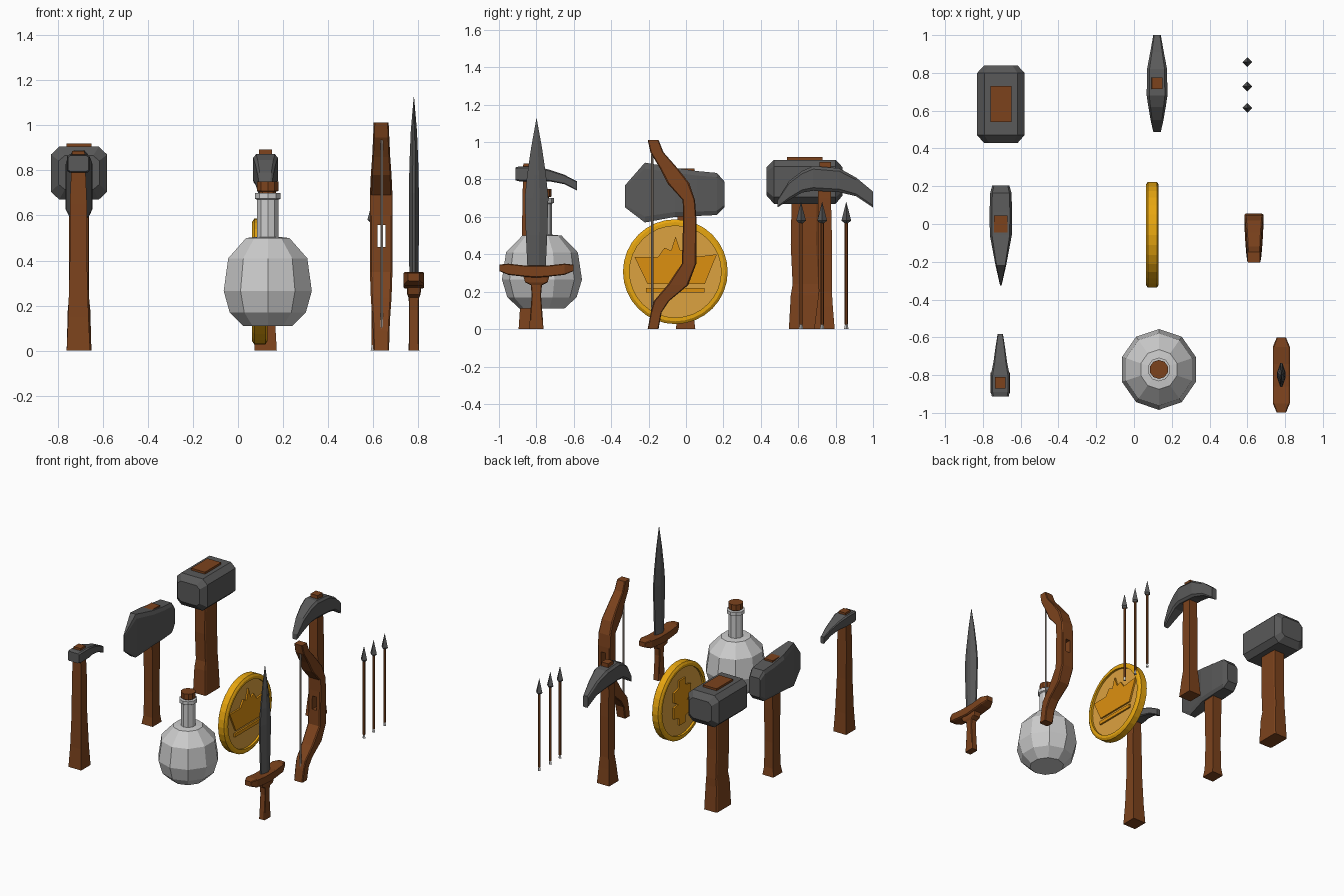
import bpy, bmesh, math


def material(name, r, g, b):
    m = bpy.data.materials.new(name)
    m.diffuse_color = (r, g, b, 1)
    return m


WOOD = material("wood", .2, .055, .012)
IRON = material("iron", .1, .1, .1)
GOLD = material("gold", .8, .38, .005)
FIELD = material("pale_gold", .72, .36, .05)
CREST = material("amber", .72, .28, .005)
CORD = material("cord", .4, .33, .28)


def finish(name, bm, mat):
    bmesh.ops.remove_doubles(bm, verts=bm.verts, dist=1e-5)
    bmesh.ops.recalc_face_normals(bm, faces=bm.faces)
    me = bpy.data.meshes.new(name)
    bm.to_mesh(me)
    bm.free()
    ob = bpy.data.objects.new(name, me)
    bpy.context.collection.objects.link(ob)
    if mat:
        me.materials.append(mat)
    return ob


def skin(name, rings, mat, closed=False):
    """Bridge point rings; cap the ends unless the rings close on themselves."""
    bm = bmesh.new()
    vs = [[bm.verts.new(p) for p in r] for r in rings]
    pairs = list(zip(vs, vs[1:])) + ([(vs[-1], vs[0])] if closed else [])
    for a, b in pairs:
        for i in range(len(a)):
            j = (i + 1) % len(a)
            bm.faces.new((a[i], a[j], b[j], b[i]))
    if not closed:
        bm.faces.new(vs[0])
        bm.faces.new(vs[-1])
    return finish(name, bm, mat)


def loft(name, x, secs, mat, axis="z", f=0.0):
    """Sections (t, a0, a1, half_x) along z or y; f chamfers corners (1 = diamond)."""
    rings = []
    for t, a0, a1, hx in secs:
        m, h, k = (a0 + a1) / 2, (a1 - a0) / 2, 1 - f
        pts = [(1, k), (k, 1), (-k, 1), (-1, k), (-1, -k), (-k, -1), (k, -1), (1, -k)]
        rings.append([(x + u * hx, m + v * h, t) if axis == "z" else
                      (x + u * hx, t, m + v * h) for u, v in pts])
    return skin(name, rings, mat)


def lathe(name, prof, n, at, mat, axis="z", closed=False, sx=1):
    """Revolve (radius, height) points around z or x."""
    rings = []
    for r, h in prof:
        ring = []
        for i in range(n):
            a = math.pi / 2 + 2 * math.pi * i / n
            c, s = r * math.cos(a), r * math.sin(a)
            d = (c * sx, s, h) if axis == "z" else (h, c, s)
            ring.append([p + q for p, q in zip(at, d)])
        rings.append(ring)
    return skin(name, rings, mat, closed)


def plate(name, outline, x0, x1, mat):
    return skin(name, [[(x, y, z) for y, z in outline] for x in (x0, x1)], mat)


# Sledgehammer
loft("sledge_handle", -.705, [(0, .55, .725, .055), (.18, .56, .715, .05), (.24, .57, .715, .044),
     (.45, .56, .705, .045), (.7, .565, .705, .045)], WOOD, f=.12)
loft("sledge_wedge", -.705, [(.88, .54, .73, .056), (.92, .54, .73, .056)], WOOD)
loft("sledge_head", -.705, [(.43, .715, .865, .09), (.47, .67, .905, .125), (.8, .67, .905, .125),
     (.838, .715, .865, .09)], IRON, "y", .3)

# Battle axe
loft("axe_handle", -.705, [(0, -.055, .05, .045), (.06, -.045, .042, .037), (.25, -.04, .04, .034),
     (.5, -.045, .045, .036), (.86, -.05, .045, .035)], WOOD)
loft("axe_head", -.705, [(-.325, .65, .77, .004), (-.22, .57, .89, .028), (-.06, .6, .862, .058),
     (.06, .605, .845, .06), (.165, .61, .835, .056), (.205, .65, .79, .045)], IRON, "y", .2)

# Small pick hammer
loft("small_hammer_handle", -.708, [(0, -.895, -.785, .052), (.15, -.885, -.795, .045),
     (.4, -.878, -.805, .038), (.65, -.875, -.808, .038), (.885, -.87, -.81, .028)], WOOD)
loft("small_hammer_head", -.708, [(-.912, .795, .865, .045), (-.89, .79, .87, .05),
     (-.8, .79, .87, .05), (-.73, .79, .852, .036), (-.65, .775, .825, .025),
     (-.582, .74, .79, .014)], IRON, "y", .2)

# Pickaxe
loft("pickaxe_handle", .122, [(0, .685, .795, .05), (.12, .7, .785, .043), (.2, .71, .78, .036),
     (.5, .705, .78, .036), (.7, .705, .775, .033), (.893, .715, .775, .028)], WOOD)
loft("pickaxe_head", .122, [(.488, .65, .69, .02), (.55, .69, .79, .034), (.62, .73, .845, .046),
     (.68, .74, .872, .055), (.82, .732, .86, .053), (.91, .71, .81, .036),
     (1.0, .65, .735, .02)], IRON, "y", .25)

# Coin: rim ring, sunken field, raised emblems
COIN = (.097, -.057, .307)
lathe("coin_rim", [(.265, -.034), (.28, -.024), (.28, .024), (.265, .034), (.245, .034),
                   (.245, -.034)], 32, COIN, GOLD, "x", True)
lathe("coin_field", [(.247, -.018), (.247, .018)], 32, COIN, FIELD, "x")
crown = [(-.205, .24), (-.275, .385), (-.15, .385), (-.115, .435), (-.08, .42), (-.056, .495),
         (-.03, .42), (.005, .435), (.04, .385), (.165, .4), (.1, .24)]
plate("coin_crown", crown, .11, .127, CREST)
plate("coin_crown_band", [(-.215, .195), (.1, .195), (.1, .22), (-.215, .22)], .11, .127, CREST)
half = [(0, .14), (.035, .14), (.035, .19), (.1, .21), (.1, .29), (.05, .3), (.1, .33),
        (.1, .4), (.035, .42), (.035, .47), (0, .47)]
flower = [(COIN[1] + y, z) for y, z in half] + [(COIN[1] - y, z) for y, z in half[-2:0:-1]]
plate("coin_back_emblem", flower, .067, .085, CREST)

# Bow with a window through the grip
bow = loft("bow_limbs", .635, [(0, -.205, -.147, .035), (.09, -.188, -.13, .037),
           (.15, -.172, -.09, .04), (.235, -.1, .012, .046), (.35, -.022, .055, .05),
           (.6, -.015, .055, .05), (.69, -.018, .048, .05), (.78, -.1, .018, .046),
           (.86, -.14, -.045, .04), (.945, -.19, -.12, .036), (1.012, -.205, -.147, .033)],
           WOOD, f=.15)
cut = loft("grip_cutter", .637, [(.46, -.3, .3, .018), (.557, -.3, .3, .018)], None)
cut.hide_render = True
cut.hide_set(True)
mod = bow.modifiers.new("grip_window", "BOOLEAN")
mod.operation, mod.solver, mod.object = "DIFFERENCE", "EXACT", cut
lathe("bow_string", [(.006, .085), (.006, .935)], 6, (.637, -.18, 0), CORD)

# Arrows
for i, y in enumerate((.615, .728, .857)):
    at = (.6, y, 0)
    lathe(f"arrow_shaft_{i}", [(.009, .025), (.009, .6)], 6, at, WOOD)
    lathe(f"arrow_head_{i}", [(.008, .565), (.026, .58), (.0005, .68)], 4, at, IRON)
    lathe(f"arrow_nock_{i}", [(.012, 0), (.006, .03)], 4, at, None)

# Potion bottle, ten sided
FLASK = (.132, -.77, 0)
lathe("bottle", [(.12, .11), (.185, .17), (.214, .265), (.192, .41), (.105, .5), (.053, .505),
                 (.053, .67), (.063, .675), (.063, .7), (.04, .7)], 10, FLASK, None, sx=.96)
lathe("bottle_cork", [(.038, .68), (.038, .706), (.05, .708), (.05, .75)], 10, FLASK, WOOD)

# Dagger
loft("dagger_blade", .78, [(.33, -.848, -.75, .02), (.5, -.856, -.742, .022),
     (.7, -.862, -.736, .022), (.82, -.85, -.748, .02), (.97, -.828, -.77, .014),
     (1.125, -.8, -.798, .001)], IRON, f=.75)
loft("dagger_guard", .78, [(-.998, .31, .345, .025), (-.95, .29, .35, .045),
     (-.86, .28, .34, .045), (-.8, .275, .34, .045), (-.74, .28, .34, .045),
     (-.65, .29, .35, .045), (-.602, .31, .345, .025)], WOOD, "y", .15)
loft("dagger_grip", .78, [(0, -.838, -.762, .024), (.05, -.835, -.765, .022),
     (.18, -.825, -.775, .022), (.235, -.83, -.77, .023), (.25, -.86, -.74, .03),
     (.285, -.87, -.73, .032)], WOOD, f=.15)
